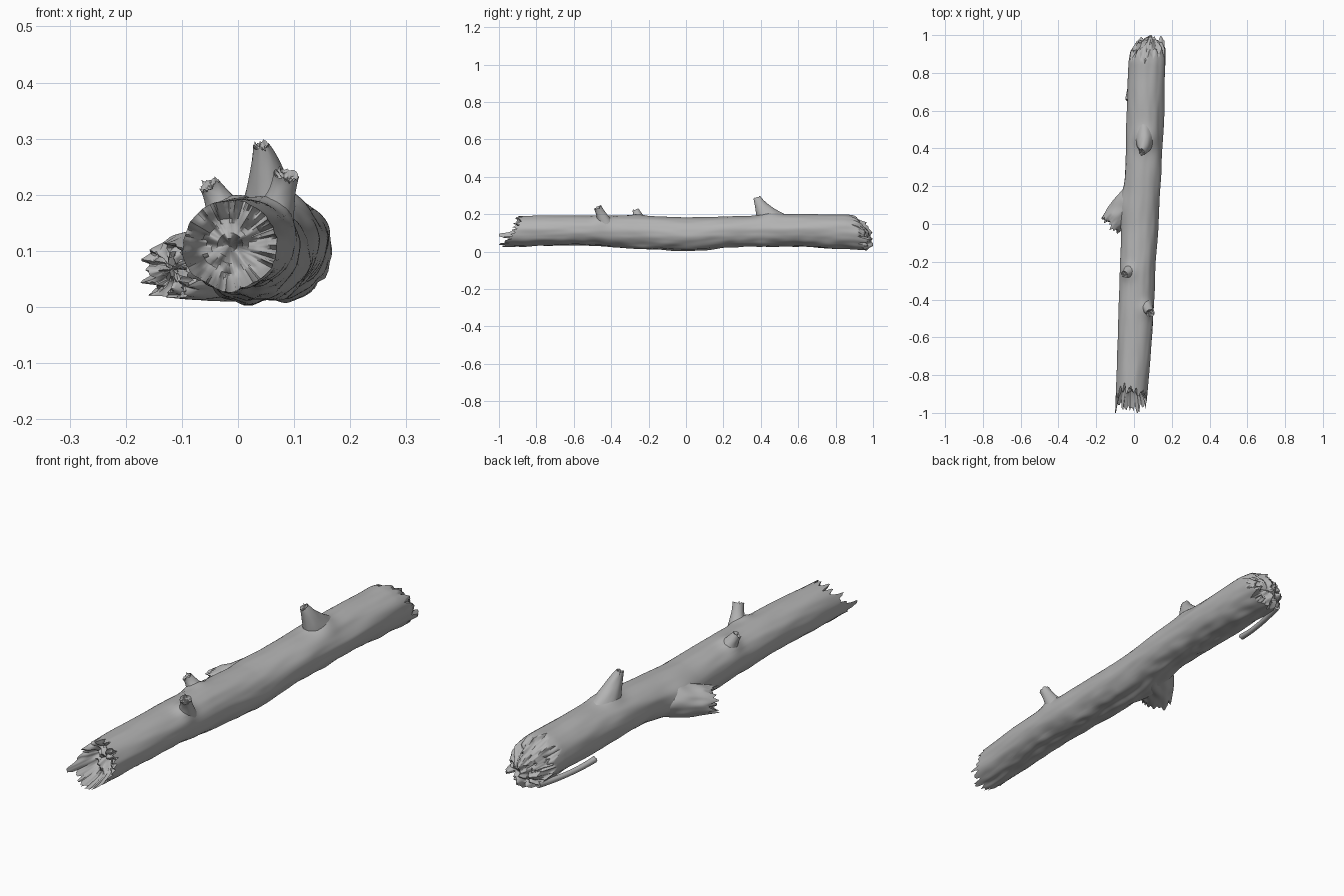
import bpy, bmesh, math
from mathutils import Vector, noise

if "Cube" in bpy.data.objects:
    bpy.data.objects.remove(bpy.data.objects["Cube"])

bark = bpy.data.materials.new("bark grey")
bark.diffuse_color = (0.45, 0.45, 0.45, 1)
bark.use_nodes = True
bark.node_tree.nodes["Principled BSDF"].inputs["Base Color"].default_value = bark.diffuse_color


def nz(x, y, z):
    return noise.noise(Vector((x, y, z)))


def skin(name, rings):
    """Closed smooth skin through a list of equal rings of points."""
    bm = bmesh.new()
    loops = [[bm.verts.new(p) for p in ring] for ring in rings]
    n = len(rings[0])
    for a, b in zip(loops, loops[1:]):
        for i in range(n):
            j = (i + 1) % n
            bm.faces.new((a[i], a[j], b[j], b[i]))
    bm.faces.new(loops[0])
    bm.faces.new(loops[-1])
    bmesh.ops.recalc_face_normals(bm, faces=bm.faces[:])
    me = bpy.data.meshes.new(name)
    bm.to_mesh(me)
    bm.free()
    me.materials.append(bark)
    ob = bpy.data.objects.new(name, me)
    bpy.context.collection.objects.link(ob)
    bpy.ops.object.select_all(action='DESELECT')
    ob.select_set(True)
    bpy.context.view_layer.objects.active = ob
    bpy.ops.object.shade_smooth_by_angle(angle=math.radians(50))
    return ob


# Trunk stations: y, centre x, centre z, half width, half height
STATIONS = [(-1.0, -.018, .110, .084, .080), (-.5, .008, .113, .092, .080),
            (-.3, .018, .106, .093, .087), (0, .032, .094, .099, .088),
            (.3, .050, .110, .097, .082), (.6, .060, .113, .098, .087),
            (.85, .070, .108, .097, .092), (1.0, .080, .092, .088, .083)]
# Swellings of the trunk around the branch stubs: x, y, z, radius, height
SWELLS = [(.07, -.45, .18, .04, .018), (-.03, -.255, .185, .04, .016),
          (.06, .45, .195, .055, .022), (-.05, .10, .08, .08, .02)]


def station(y):
    y = max(-1, min(1, y))
    for a, b in zip(STATIONS, STATIONS[1:]):
        if y <= b[0]:
            t = (y - a[0]) / (b[0] - a[0])
            t = .5 * t + .5 * t * t * (3 - 2 * t)
            return [p + (q - p) * t for p, q in zip(a[1:], b[1:])]


def bark_point(y, a):
    cx, cz, rx, rz = station(y)
    c, s = math.cos(a), math.sin(a)
    k = 1 + .05 * nz(c * 1.3, y * 4, s * 1.3) + .025 * nz(c * 3, y * 7, s * 3 + 5)
    if s < -.2:                                   # lumpier underside
        k += .10 * (-s - .2) * nz(c * 3, y * 11, 9)
    p = Vector((cx + rx * k * c, y, cz + rz * k * s))
    out = Vector((c, 0, s))
    for x0, y0, z0, r, h in SWELLS:
        d = (p - Vector((x0, y0, z0))).length / r
        p += out * h * math.exp(-d * d)
    p.z = max(p.z, .003)
    return p


def front_edge(a):
    c, s = math.cos(a), math.sin(a)
    y = -.925 + .05 * s + .07 * nz(c * 5, s * 5, 2) + .035 * nz(c * 12, s * 12, 7)
    d = (a - math.radians(195)) / math.radians(9)
    return max(-1.0, y - .08 * math.exp(-d * d))   # long splinter on the left


def back_edge(a):
    c, s = math.cos(a), math.sin(a)
    return .915 - .035 * s + .015 * c + .05 * nz(c * 4, s * 4, 12) + .025 * nz(c * 10, s * 10, 3)


N, M = 120, 170
ANG = [2 * math.pi * i / N for i in range(N)]
rings = []
# hollow broken front end
for f in (.03, .15, .27, .39, .5, .6, .7, .78, .86, .93, .97):
    ring = []
    for a in ANG:
        e = front_edge(a)
        p = bark_point(e, a)
        cx, cz = station(-.9)[:2]
        x, z = cx + (p.x - cx) * f, cz + (p.z - cz) * f
        floor = -.865 + .06 * nz(x * 25, z * 25, 1) + .025 * nz(x * 60, z * 60, 4)
        ring.append((x, floor + (e - floor) * f ** 4, z))
    rings.append(ring)
# bark
for k in range(M + 1):
    rings.append([bark_point(front_edge(a) + (back_edge(a) - front_edge(a)) * k / M, a)
                  for a in ANG])
# crumbly domed back end
for f in (.97, .92, .86, .79, .71, .62, .53, .44, .34, .24, .13, .03):
    ring = []
    for a in ANG:
        e = back_edge(a)
        p = bark_point(e, a)
        x, z = .095 + (p.x - .095) * f, .07 + (p.z - .07) * f
        tip = .985 + .03 * nz(x * 30, z * 30, 6)
        y = tip + (e - tip) * f ** 2.2 + .035 * (1 - f ** 6) * nz(x * 50, z * 50, 8)
        ring.append((x, min(y, 1.0), z))
    rings.append(ring)
skin("log_trunk", rings)


def stub(name, base, mid, tip, hint=(0, 1, 0), n=36, jag=.006, cup=.012, rough=.04):
    """Curved tapering branch; each key is x, y, z, half width, half height."""
    ctrl = [2 * m - (a + b) / 2 for a, m, b in zip(base, mid, tip)]
    rings, steps = [], 22

    def at(t):
        return [(1 - t) ** 2 * a + 2 * t * (1 - t) * c + t * t * b
                for a, c, b in zip(base, ctrl, tip)]

    def ring(t, f, push, edge):
        v, w = at(t), at(t - .02)
        tan = (Vector(v[:3]) - Vector(w[:3])).normalized()
        side = tan.cross(Vector(hint)).normalized()
        up = side.cross(tan)
        out = []
        for i in range(n):
            a = 2 * math.pi * i / n
            c, s = math.cos(a), math.sin(a)
            k = f * (1 + rough * nz(c * 2 + base[1] * 9, s * 2, t * 3))
            j = nz(c * 4 + base[0] * 50, s * 4, f * 4) * 2 * jag * edge
            out.append(Vector(v[:3]) + side * c * v[3] * k + up * s * v[4] * k + tan * (push + j))
        return out

    for q in range(steps + 1):
        t = q / steps
        rings.append(ring(t, 1, 0, max(0, t * 4 - 3)))
    for f in (.92, .8, .65, .45, .25, .05):        # broken hollow tip
        rings.append(ring(1, f, -cup * (1 - f ** 3), .3 + .7 * f))
    return skin(name, rings)


# upright branch stubs
stub("front_right_stub", (.058, -.43, .14, .045, .05), (.076, -.452, .195, .026, .028),
     (.086, -.472, .236, .023, .022))
stub("front_left_stub", (-.015, -.25, .15, .045, .05), (-.036, -.258, .192, .025, .027),
     (-.052, -.268, .219, .019, .019))
stub("rear_top_stub", (.056, .46, .15, .056, .085), (.053, .412, .225, .035, .043),
     (.041, .380, .288, .014, .020))
# thick broken side limb
stub("side_limb", (.03, .15, .092, .09, .076), (-.05, .08, .078, .073, .066),
     (-.122, .002, .066, .061, .051), hint=(0, 0, 1), n=72, jag=.022, cup=.01, rough=.12)
# thin twig lying along the lower left side near the back
stub("loose_twig", (.025, .95, .03, .014, .014), (-.008, .80, .026, .011, .011),
     (-.034, .655, .040, .013, .013), hint=(0, 0, 1), n=20, jag=.004, cup=.004)
